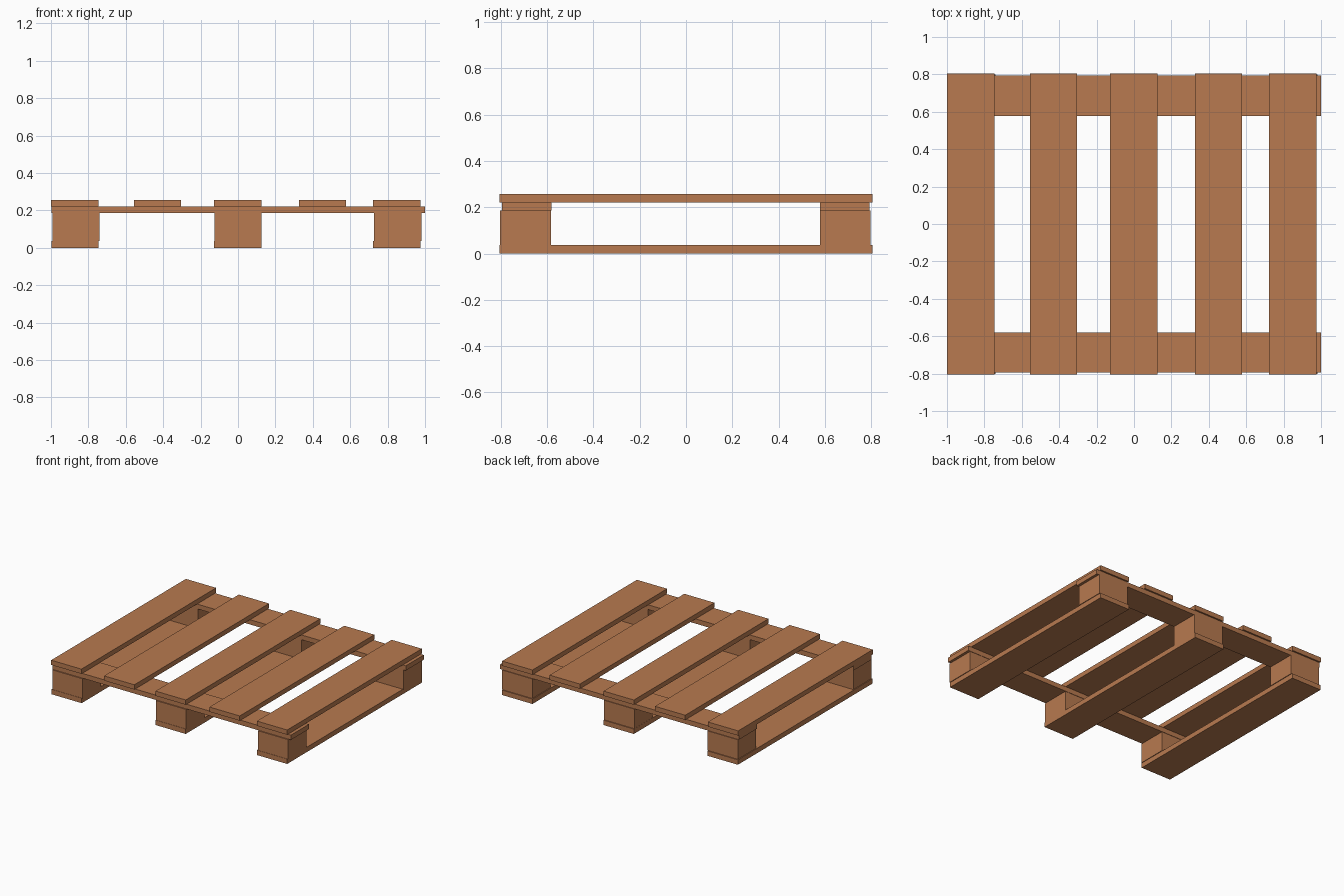
import bpy

if "Cube" in bpy.data.objects:
    bpy.data.objects.remove(bpy.data.objects["Cube"])

wood = bpy.data.materials.new("warm wood")
wood.diffuse_color = (0.48, 0.195, 0.08, 1)
wood.use_nodes = True
wood.node_tree.nodes["Principled BSDF"].inputs["Base Color"].default_value = wood.diffuse_color


def box(name, x, y, z):
    """Box spanning the given (min, max) ranges."""
    bpy.ops.mesh.primitive_cube_add(size=1, location=[(a + b) / 2 for a, b in (x, y, z)])
    ob = bpy.context.object
    ob.name = name
    ob.scale = [b - a for a, b in (x, y, z)]
    bpy.ops.object.transform_apply(location=False, rotation=False, scale=True)
    ob.data.materials.append(wood)
    return ob


LENGTH = (-0.805, 0.805)

# Five deck boards on top
for x in (-1.0, -0.557, -0.127, 0.325, 0.722):
    box("deck_board", (x, x + 0.253), LENGTH, (0.221, 0.257))

# Two cross boards under the deck
for y in (-0.795, 0.578):
    box("cross_board", (-0.998, 1.0), (y, y + 0.215), (0.185, 0.221))

# Three bottom runners
for x in (-0.998, -0.127, 0.722):
    box("bottom_runner", (x, x + 0.253), LENGTH, (0.0, 0.037))

# Six spacer blocks, front and back
for x in (-0.992, -0.126, 0.728):
    for y in (-0.803, 0.578):
        box("spacer_block", (x, x + 0.252), (y, y + 0.22), (0.037, 0.185))
